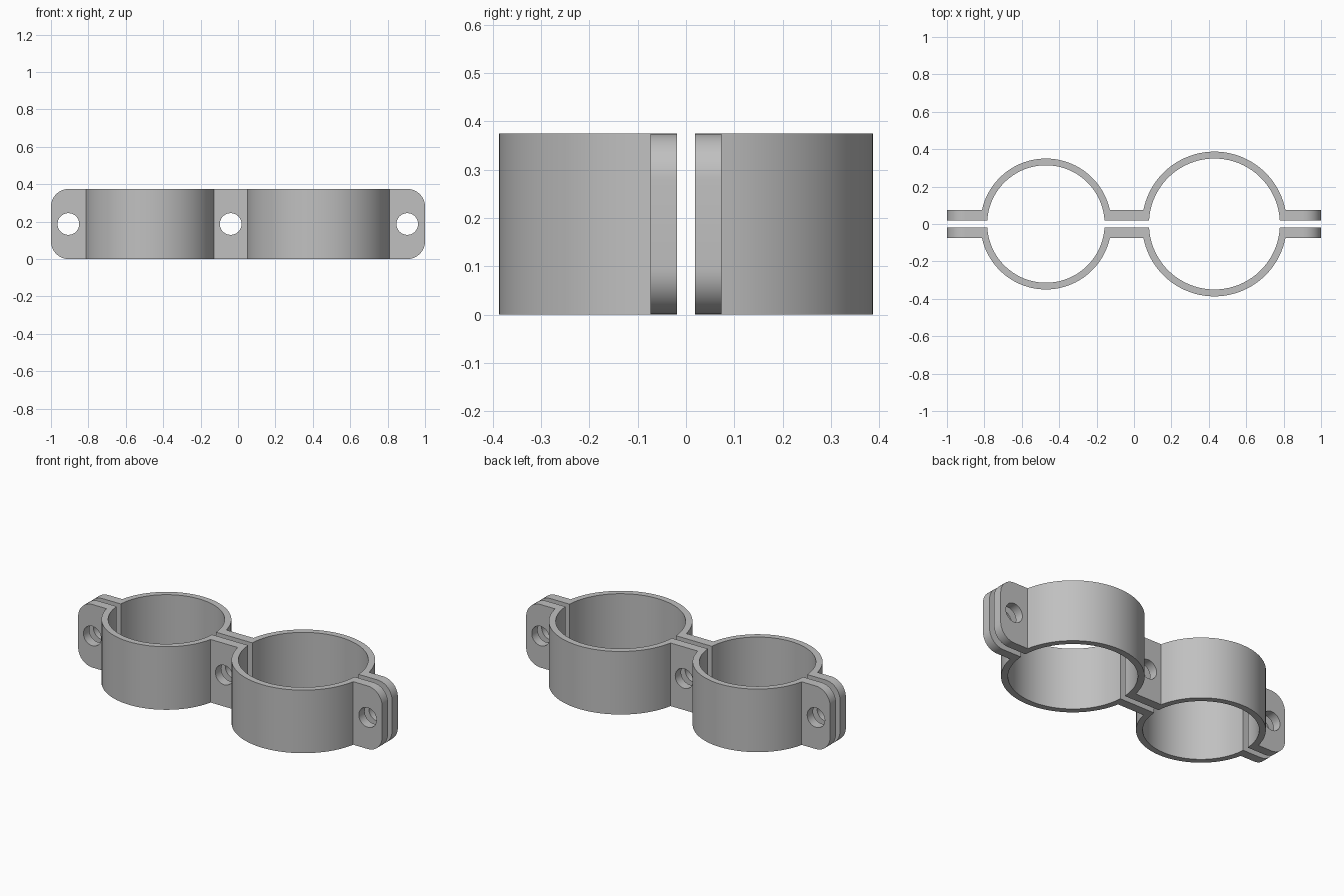
import bpy, bmesh, math

if "Cube" in bpy.data.objects:
    bpy.data.objects.remove(bpy.data.objects["Cube"])

HEIGHT = 0.375
GAP, FLANGE = 0.019, 0.074            # inner and outer y of the flanges
CORNER = 0.095
RINGS = [(-0.471, 0.314, 0.35), (0.43, 0.35, 0.387)]   # centre x, inner, outer radius
HOLES = [-0.907, -0.039, 0.905]
HOLE_RADIUS = 0.058
STEPS = 40

grey = bpy.data.materials.new("light_grey")
grey.use_nodes = True
colour = (0.53, 0.53, 0.53, 1)
grey.diffuse_color = colour
grey.node_tree.nodes["Principled BSDF"].inputs["Base Color"].default_value = colour


def edge_path(y, which):
    """Flange line at y with an arch over each ring, from left to right."""
    points = [(-1, y)]
    for ring in RINGS:
        radius = ring[which]
        start = math.asin(y / radius)
        for i in range(STEPS + 1):
            a = math.pi - start - (math.pi - 2 * start) * i / STEPS
            points.append((ring[0] + radius * math.cos(a), radius * math.sin(a)))
    return points + [(1, y)]


def bolt_cutter(x):
    bpy.ops.mesh.primitive_cylinder_add(
        vertices=40, radius=HOLE_RADIUS, depth=1,
        location=(x, 0, HEIGHT / 2), rotation=(math.pi / 2, 0, 0))
    cutter = bpy.context.object
    cutter.name = "bolt_hole_cutter"
    cutter.hide_render = True
    return cutter


def clamp_half(name, side):
    # Extrude the double-arch strap
    bm = bmesh.new()
    outline = edge_path(GAP, 1) + edge_path(FLANGE, 2)[::-1]
    face = bm.faces.new([bm.verts.new((x, side * y, 0)) for x, y in outline])
    top = bmesh.ops.extrude_face_region(bm, geom=[face])["geom"]
    bmesh.ops.translate(bm, vec=(0, 0, HEIGHT),
                        verts=[v for v in top if isinstance(v, bmesh.types.BMVert)])
    # Round the end flange corners
    ends = [e for e in bm.edges
            if all(abs(v.co.x) > 0.999 for v in e.verts)
            and abs(e.verts[0].co.z - e.verts[1].co.z) < 0.001]
    bmesh.ops.bevel(bm, geom=ends, offset=CORNER, segments=10,
                    profile=0.5, affect='EDGES')
    bmesh.ops.recalc_face_normals(bm, faces=bm.faces)
    mesh = bpy.data.meshes.new(name)
    bm.to_mesh(mesh)
    bm.free()
    mesh.materials.append(grey)
    half = bpy.data.objects.new(name, mesh)
    bpy.context.collection.objects.link(half)

    # Drill the bolt holes
    for x in HOLES:
        cutter = bolt_cutter(x)
        bpy.ops.object.select_all(action='DESELECT')
        half.select_set(True)
        bpy.context.view_layer.objects.active = half
        cut = half.modifiers.new("bolt_hole", 'BOOLEAN')
        cut.operation, cut.solver, cut.object = 'DIFFERENCE', 'EXACT', cutter
        bpy.ops.object.modifier_apply(modifier=cut.name)
        bpy.data.objects.remove(cutter)

    # Smooth curved faces, keep flat faces flat
    bpy.ops.object.shade_smooth_by_angle(angle=math.radians(30))
    for p in half.data.polygons:
        p.use_smooth = max(abs(c) for c in p.normal) < 0.9999 or len(p.vertices) == 4
        if abs(p.normal.z) > 0.9999 or (abs(p.normal.y) > 0.9999 and p.area > 0.03):
            p.use_smooth = False


clamp_half("front_clamp_half", -1)
clamp_half("back_clamp_half", 1)
